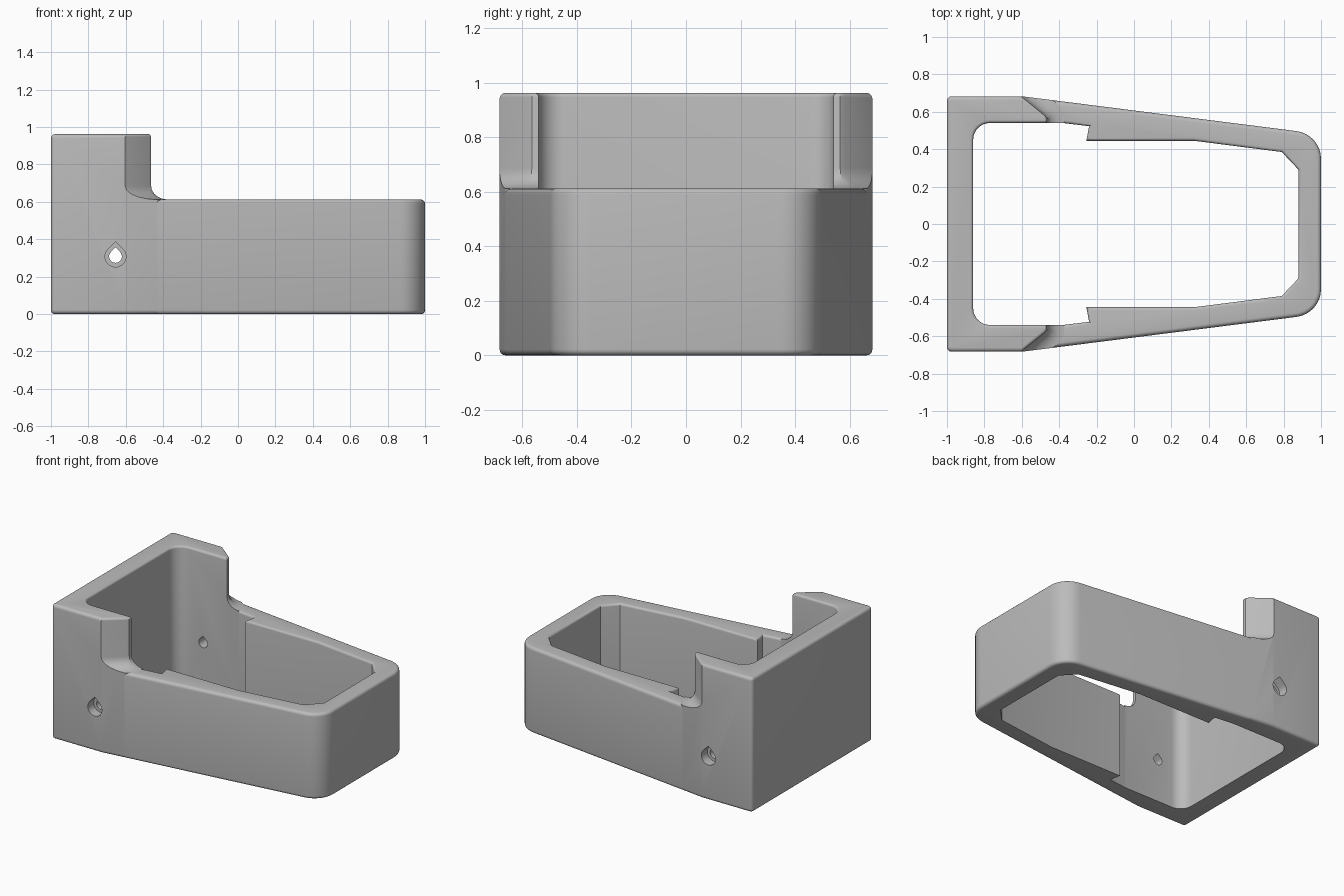
import bpy, bmesh
from math import pi, sin, cos, tan
from mathutils import Vector

if "Cube" in bpy.data.objects:
    bpy.data.objects.remove(bpy.data.objects["Cube"])

grey = bpy.data.materials.new("light grey plastic")
grey.use_nodes = True
grey.diffuse_color = (0.5, 0.5, 0.5, 1)
grey.node_tree.nodes["Principled BSDF"].inputs["Base Color"].default_value = (0.5, 0.5, 0.5, 1)


def rounded(half, steps=8):
    """Mirror a half outline (x, y, radius) across y = 0 and round its corners."""
    pts = half + [(x, -y, r) for x, y, r in reversed(half)]
    out = []
    for i, (x, y, r) in enumerate(pts):
        p = Vector((x, y))
        if r == 0:
            out.append(p)
            continue
        a = (Vector(pts[i - 1][:2]) - p).normalized()
        b = (Vector(pts[(i + 1) % len(pts)][:2]) - p).normalized()
        half_angle = a.angle(b) / 2
        centre = p + (a + b).normalized() * r / sin(half_angle)
        start = p + a * r / tan(half_angle) - centre
        end = p + b * r / tan(half_angle) - centre
        sweep = pi - 2 * half_angle
        for k in range(steps + 1):
            t = k / steps
            out.append(centre + (start * sin((1 - t) * sweep) + end * sin(t * sweep)) / sin(sweep))
    return out


def offset(pts, d):
    """Grow a counter-clockwise outline by d."""
    out = []
    for i, p in enumerate(pts):
        e1 = (p - pts[i - 1]).normalized()
        e2 = (pts[(i + 1) % len(pts)] - p).normalized()
        n1, n2 = Vector((e1.y, -e1.x)), Vector((e2.y, -e2.x))
        out.append(p + (n1 + n2) * d / (1 + n1.dot(n2)))
    return out


def stack(name, layers):
    """Loft equal-length outlines given as (height, outline)."""
    bm = bmesh.new()
    rings = [[bm.verts.new((p.x, p.y, z)) for p in pts] for z, pts in layers]
    n = len(rings[0])
    for low, high in zip(rings, rings[1:]):
        for i in range(n):
            j = (i + 1) % n
            bm.faces.new((low[i], low[j], high[j], high[i]))
    bm.faces.new(rings[0][::-1])
    bm.faces.new(rings[-1])
    bmesh.ops.recalc_face_normals(bm, faces=bm.faces)
    mesh = bpy.data.meshes.new(name)
    bm.to_mesh(mesh)
    bm.free()
    mesh.materials.append(grey)
    ob = bpy.data.objects.new(name, mesh)
    bpy.context.collection.objects.link(ob)
    return ob


def carve(ob, tool, operation="DIFFERENCE"):
    mod = ob.modifiers.new("carve", "BOOLEAN")
    mod.operation, mod.object, mod.solver = operation, tool, "EXACT"
    bpy.context.view_layer.objects.active = ob
    bpy.ops.object.modifier_apply(modifier=mod.name)


LOW, TALL, EDGE = 0.612, 0.962, 0.022
quarter = [k * pi / 10 for k in range(6)]

# Plan outlines: outside, cavity, and the region that is cut down to the low rim
outside = rounded([(1, 0.48, 0.15), (-0.6, 0.683, 0), (-1, 0.683, 0.026)])
cavity = rounded([(0.88, 0.29, 0), (0.79, 0.385, 0), (0.32, 0.445, 0), (-0.255, 0.445, 0),
                  (-0.24, 0.523, 0), (-0.38, 0.54, 0), (-0.86, 0.54, 0.09)])
step = rounded([(1.3, 0.9, 0), (-0.875, 0.9, 0), (-0.478, 0.582, 0),
                (-0.465, 0.565, 0), (-0.465, 0.53, 0)])


def ring(name, top):
    """Open frame with rounded outer edges and a rounded inner rim."""
    bottom = [(EDGE * (1 - sin(a)), offset(outside, -EDGE * (1 - cos(a)))) for a in quarter]
    rim = [(top - z, pts) for z, pts in reversed(bottom)]
    body = stack(name, bottom[::1] and
                 [(EDGE * (1 - cos(a)), offset(outside, -EDGE * (1 - sin(a)))) for a in quarter] +
                 [(top - EDGE * (1 - cos(a)), offset(outside, -EDGE * (1 - sin(a))))
                  for a in reversed(quarter)])
    r = 0.016
    flare = [(top - r * (1 - sin(a)), offset(cavity, r * (1 - cos(a)))) for a in quarter]
    tool = stack("cavity_cutter", [(-0.1, cavity)] + flare + [(top + 0.1, flare[-1][1])])
    carve(body, tool)
    bpy.data.objects.remove(tool)
    return body


# Step cutter: concave fillet at its foot, rounded flare at the tall rim
wide, high, r = 0.09, 0.075, 0.016
foot = [(LOW + high * (1 - cos(a)), offset(step, -wide * (1 - sin(a)))) for a in quarter]
flare = [(TALL - r * (1 - sin(a)), offset(step, r * (1 - cos(a)))) for a in quarter]
step_cutter = stack("step_cutter", [(-0.1, foot[0][1])] + foot + flare + [(TALL + 0.1, flare[-1][1])])

tall_end = ring("tall_end", TALL)
low_end = ring("low_end", LOW)
carve(tall_end, step_cutter)
carve(low_end, step_cutter, "INTERSECT")
bpy.data.objects.remove(step_cutter)


# Teardrop screw holes with a wider recess on each outer face
def teardrop(radius):
    arc = [pi * (0.75 + 1.5 * k / 24) for k in range(25)]
    pts = [Vector((radius * cos(a), radius * sin(a))) for a in arc]
    return pts + [Vector((0, radius * 1.41))]


for radius, near, far in ((0.034, -0.9, 0.9), (0.056, 0.615, 0.8), (0.056, -0.8, -0.615)):
    drill = stack("drill", [(near, teardrop(radius)), (far, teardrop(radius))])
    drill.location = (-0.655, 0, 0.308)
    drill.rotation_euler = (pi / 2, 0, 0)
    bpy.context.view_layer.update()
    carve(tall_end, drill)
    bpy.data.objects.remove(drill)

# Smooth the rounded edges, keep the corners crisp
for ob in (tall_end, low_end):
    bpy.ops.object.select_all(action="DESELECT")
    ob.select_set(True)
    bpy.context.view_layer.objects.active = ob
    bpy.ops.object.shade_smooth_by_angle(angle=pi / 6)
